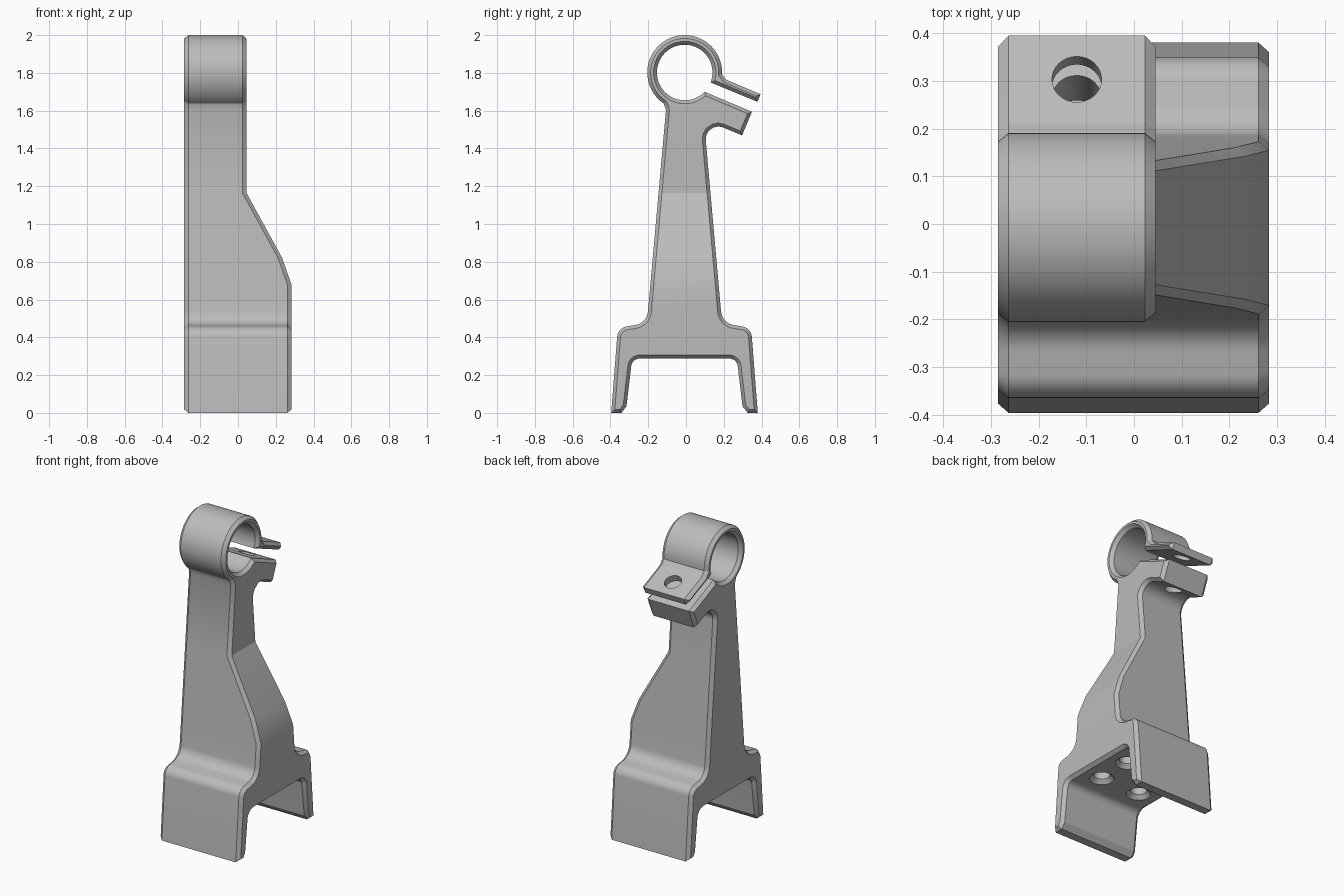
import bpy, bmesh, math
from mathutils import Vector, Matrix

cube = bpy.data.objects.get("Cube")
if cube:
    bpy.data.objects.remove(cube, do_unlink=True)

# Single material
grey = bpy.data.materials.new("plain_grey")
grey.use_nodes = True
colour = (0.5, 0.5, 0.5, 1)
grey.diffuse_color = colour
grey.node_tree.nodes["Principled BSDF"].inputs["Base Color"].default_value = colour

MID = -0.008                      # symmetry line of the foot and column
RING = Vector((-0.007, 1.802))    # clamp ring centre (y, z)
LEFT, RIGHT = -0.285, 0.283       # ends of the extrusion
SLOPE = math.radians(22.6)        # tilt of the clamp ears


def arc(radius, start, end, steps):
    """Sharp outline points along the clamp ring, angles in degrees."""
    angles = [math.radians(start + (end - start) * i / steps) for i in range(steps + 1)]
    return [(RING.x + radius * math.cos(a), RING.y + radius * math.sin(a), 0) for a in angles]


def round_corners(points, steps=7):
    """Replace each (y, z, radius) corner by a tangent arc."""
    out = []
    for i, (y, z, r) in enumerate(points):
        p = Vector((y, z))
        if r == 0:
            out.append(p)
            continue
        a = (Vector(points[i - 1][:2]) - p).normalized()
        b = (Vector(points[(i + 1) % len(points)][:2]) - p).normalized()
        half = a.angle(b) / 2
        centre = p + (a + b).normalized() * r / math.sin(half)
        start = p + a * r / math.tan(half) - centre
        end = p + b * r / math.tan(half) - centre
        for k in range(steps + 1):
            d = start.lerp(end, k / steps)
            out.append(centre + d.normalized() * r)
    return out


def mirrored(points):
    return [(2 * MID - y, z, r) for y, z, r in reversed(points)]


def new_object(name, bm):
    bmesh.ops.recalc_face_normals(bm, faces=bm.faces[:])
    mesh = bpy.data.meshes.new(name)
    bm.to_mesh(mesh)
    bm.free()
    mesh.materials.append(grey)
    obj = bpy.data.objects.new(name, mesh)
    bpy.context.collection.objects.link(obj)
    return obj


# Side outline: foot half, mirrored, then column, ears and split ring
foot = [(-0.207, 0.475, 0.08), (-0.361, 0.45, 0.06), (-0.396, 0, 0),
        (-0.342, 0, 0), (-0.315, 0.035, 0), (-0.285, 0.288, 0.045)]
outline = arc(0.198, -3, 236, 48) + [(-0.106, 1.605, 0)]
outline += foot + mirrored(foot)
outline += [(0.095, 1.553, 0.066), (0.297, 1.469, 0), (0.349, 1.594, 0)]
outline += arc(0.147, 316, -21, 60)
outline += [(0.378, 1.647, 0), (0.395, 1.687, 0), (0.213, 1.764, 0.015)]

# Extrude the outline and chamfer both ends
bm = bmesh.new()
CH = 0.022
cap = bm.faces.new([bm.verts.new((LEFT + CH, p.x, p.y)) for p in round_corners(outline)])
ext = bmesh.ops.extrude_face_region(bm, geom=[cap], use_keep_orig=True)
far = [v for v in ext["geom"] if isinstance(v, bmesh.types.BMVert)]
bmesh.ops.translate(bm, verts=far, vec=(RIGHT - LEFT - 2 * CH, 0, 0))
bmesh.ops.recalc_face_normals(bm, faces=bm.faces[:])
caps = [f for f in bm.faces if len(f.verts) > 4]
bmesh.ops.inset_individual(bm, faces=caps, thickness=0.018, depth=CH, use_even_offset=True)
bmesh.ops.triangulate(bm, faces=[f for f in bm.faces if len(f.verts) > 4])

# Taper the left flank: cut at each break height, then shift that end inward
flank = [(0.68, RIGHT), (0.82, 0.234), (1.165, 0.045)]
for z, _ in flank:
    bmesh.ops.bisect_plane(bm, geom=bm.verts[:] + bm.edges[:] + bm.faces[:],
                           plane_co=(0, 0, z), plane_no=(0, 0, 1), dist=1e-5)


def flank_x(z):
    for (z0, x0), (z1, x1) in zip(flank, flank[1:]):
        if z <= z1:
            return x0 + (x1 - x0) * max(0, (z - z0) / (z1 - z0))
    return flank[-1][1]


for v in bm.verts:
    if v.co.x > 0.1:
        v.co.x += flank_x(v.co.z) - RIGHT
bracket = new_object("clamp_bracket", bm)


def drill(profile, matrix, sides=32):
    """Cut a turned (radius, height) profile out of the bracket."""
    bm = bmesh.new()
    rings = [[bm.verts.new((r * math.cos(math.tau * i / sides),
                            r * math.sin(math.tau * i / sides), h)) for i in range(sides)]
             for r, h in profile]
    for lower, upper in zip(rings, rings[1:]):
        for i in range(sides):
            j = (i + 1) % sides
            bm.faces.new((lower[i], lower[j], upper[j], upper[i]))
    bm.faces.new(rings[0])
    bm.faces.new(rings[-1])
    bm.transform(matrix)
    cutter = new_object("hole_cutter", bm)
    cutter.hide_render = True
    mod = bracket.modifiers.new("hole", "BOOLEAN")
    mod.operation = "DIFFERENCE"
    mod.solver = "EXACT"
    mod.object = cutter
    bpy.ops.object.modifier_apply(modifier=mod.name)
    bpy.data.objects.remove(cutter, do_unlink=True)


bpy.ops.object.select_all(action="DESELECT")
bracket.select_set(True)
bpy.context.view_layer.objects.active = bracket

# Clamp screw hole through both ears
drill([(0.052, -0.27), (0.052, 0.06)],
      Matrix.Translation((-0.12, 0.303, 1.725)) @ Matrix.Rotation(-SLOPE, 4, "X"))

# Four countersunk blind holes under the foot
for x in (-0.14, 0.14):
    for y in (-0.117, 0.117):
        drill([(0.082, -0.01), (0.048, 0.024), (0.048, 0.15)],
              Matrix.Translation((x, MID + y, 0.288)))

bpy.ops.object.shade_smooth_by_angle(angle=math.radians(25))
